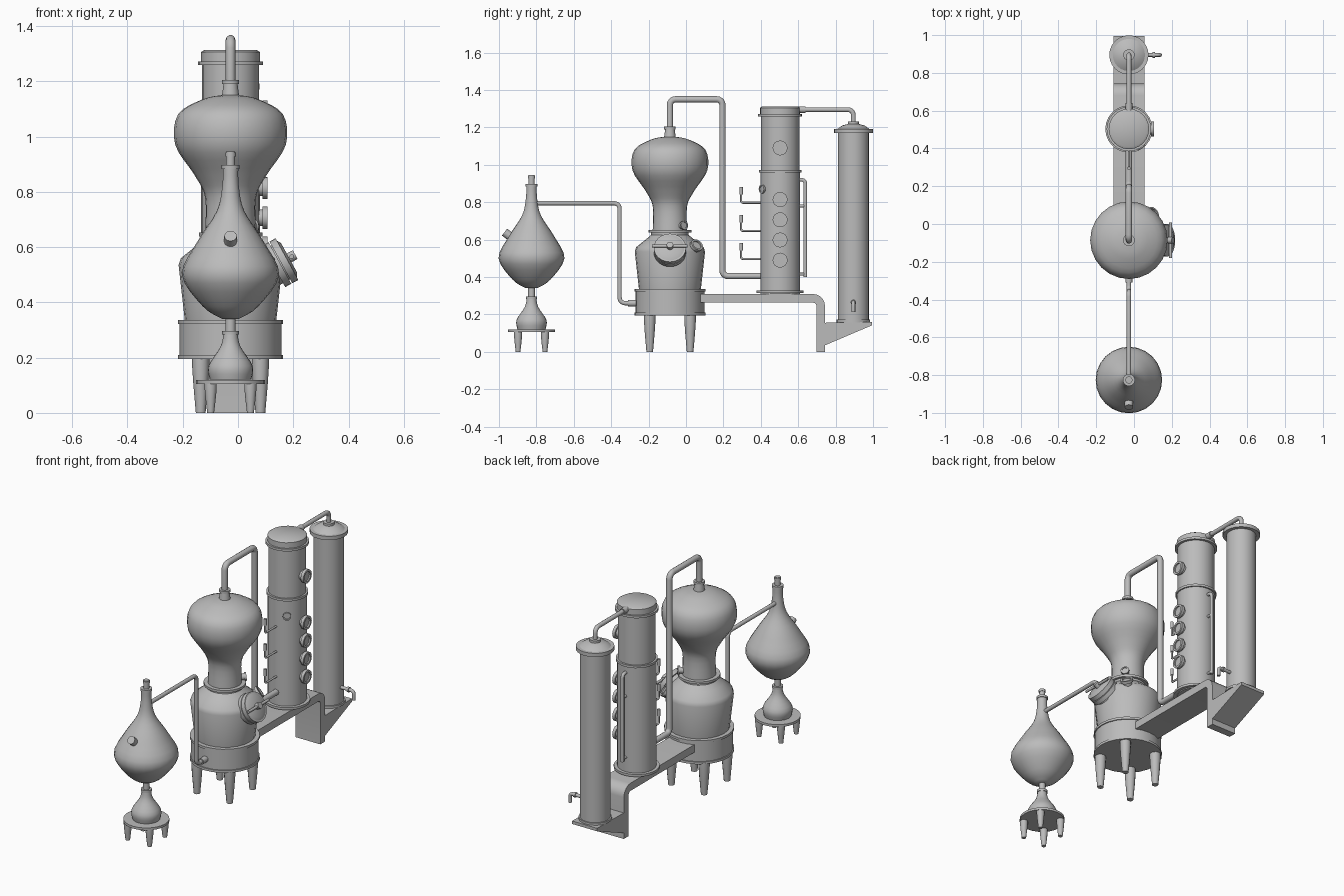
import bpy, bmesh
from math import pi
from mathutils import Vector
from mathutils.geometry import interpolate_bezier

if "Cube" in bpy.data.objects:
    bpy.data.objects.remove(bpy.data.objects["Cube"], do_unlink=True)

metal = bpy.data.materials.new("grey_metal")
metal.use_nodes = True
metal.diffuse_color = (.5, .5, .5, 1)
metal.node_tree.nodes["Principled BSDF"].inputs["Base Color"].default_value = metal.diffuse_color

# Shared centre line, the y of each vessel, and common directions
CENTRE = -.027
SMALL, POT, COLUMN, CONDENSER = -.826, -.086, .503, .895
UP, SIDEWAYS, BACKWARD = Vector((0, 0, 1)), Vector((1, 0, 0)), Vector((0, 1, 0))
LIP = .014


def add_object(name, data):
    ob = bpy.data.objects.new(name, data)
    bpy.context.collection.objects.link(ob)
    return ob


def finish(ob):
    """Bake curves and modifiers, assign the material, smooth all but sharp edges."""
    bpy.ops.object.select_all(action="DESELECT")
    ob.select_set(True)
    bpy.context.view_layer.objects.active = ob
    bpy.ops.object.convert(target="MESH")
    ob = bpy.context.object
    ob.data.materials.clear()
    ob.data.materials.append(metal)
    bpy.ops.object.shade_smooth_by_angle(angle=.65)
    return ob


def mesh_object(name, bm):
    bmesh.ops.recalc_face_normals(bm, faces=bm.faces)
    mesh = bpy.data.meshes.new(name)
    bm.to_mesh(mesh)
    bm.free()
    return add_object(name, mesh)


def smooth(*points):
    """Flowing profile through a few (radius, height) points."""
    knots = [Vector((r, 0, h)) for r, h in points]
    padded = [knots[0]] + knots + [knots[-1]]
    profile = []
    for a, b, c, d in zip(padded, padded[1:], padded[2:], padded[3:]):
        profile += interpolate_bezier(b, b + (c - a) / 6, c - (d - b) / 6, c, 5)[:-1]
    return [(p.x, p.z) for p in profile + [knots[-1]]]


def fillet(points, bend):
    """Round the corners of a path."""
    corners = [Vector(p) for p in points]
    path = [corners[0]]
    for before, corner, after in zip(corners, corners[1:], corners[2:]):
        start = corner + (before - corner).normalized() * bend
        end = corner + (after - corner).normalized() * bend
        path += interpolate_bezier(start, start.lerp(corner, .55), end.lerp(corner, .55), end, 6)
    return path + [corners[-1]]


def lathe(name, location, profile, direction=UP, steps=24):
    """Revolve (radius, height) points about an axis, closed at both ends."""
    profile = [(0, profile[0][1]), *profile, (0, profile[-1][1])]
    bm = bmesh.new()
    verts = [bm.verts.new((r, 0, h)) for r, h in profile]
    edges = [bm.edges.new(pair) for pair in zip(verts, verts[1:])]
    bmesh.ops.spin(bm, geom=verts + edges, cent=(0, 0, 0), axis=UP,
                   angle=2 * pi, steps=steps, use_merge=True)
    bmesh.ops.remove_doubles(bm, verts=bm.verts, dist=.0001)
    ob = finish(mesh_object(name, bm))
    ob.location = location
    ob.rotation_mode = "QUATERNION"
    ob.rotation_quaternion = direction.to_track_quat("Z", "Y")


def upright(name, y, profile):
    lathe(name, (CENTRE, y, 0), profile)


def drum(name, y, radius, bottom, top):
    upright(name, y, [(radius, bottom), (radius, top)])


def collar(name, y, radius, *heights):
    for height in heights:
        drum(name, y, radius, height - LIP / 2, height + LIP / 2)


def rod(name, location, direction, radius, length):
    lathe(name, location, [(radius, 0), (radius, length)], direction, steps=12)


def tube(name, radius, points, bend):
    """Round pipe along a filleted path."""
    curve = bpy.data.curves.new(name, "CURVE")
    curve.dimensions = "3D"
    curve.bevel_depth, curve.bevel_resolution, curve.use_fill_caps = radius, 3, True
    path = fillet(points, bend)
    spline = curve.splines.new("POLY")
    spline.points.add(len(path) - 1)
    for point, co in zip(spline.points, path):
        point.co = (*co, 1)
    finish(add_object(name, curve))


def pipe(name, radius, *route, bend=.03):
    """Pipe in the centre plane along (y, z) stops."""
    tube(name, radius, [(CENTRE, y, z) for y, z in route], bend)


def legs(name, y, offset, height, radius):
    leg = [(radius * .57, 0), (radius * .85, height / 2), (radius, height * .85), (radius, height)]
    for side in (-offset, offset):
        for depth in (-offset, offset):
            lathe(name, (CENTRE + side, y + depth, 0), leg, steps=12)


def port(name, location, direction, radius):
    """Flanged sight glass with a recessed pane."""
    neck, pane = radius * .75, radius * .7
    lathe(name, location, [(neck, -radius), (neck, radius * .4), (radius, radius * .4),
                           (radius, radius * .85), (pane, radius * .85), (pane, radius * .65)],
          direction, steps=16)


def thicken(ob, thickness):
    solid = ob.modifiers.new("thickness", "SOLIDIFY")
    solid.thickness, solid.offset = thickness, 0
    finish(ob)


# Small still: vessel, foot, stand and spout
upright("small_still_vessel", SMALL, smooth(
    (.03, .34), (.1, .385), (.176, .5), (.12, .62), (.05, .73), (.03, .82), (.028, .89)))
collar("small_still_collar", SMALL, .032, .89)
drum("small_still_nozzle", SMALL, .016, .89, .945)
collar("nozzle_cap", SMALL, .019, .935)
upright("small_still_foot", SMALL, smooth((.075, .12), (.08, .17), (.036, .24), (.025, .29)))
collar("foot_collar", SMALL, .03, .29)
drum("foot_stem", SMALL, .018, .29, .35)
collar("small_stand_top", SMALL, .125, .112)
legs("small_stand_leg", SMALL, offset=.072, height=.106, radius=.022)
spout = Vector((CENTRE, -.89, .58))
spout_axis = Vector((0, -.8, .6))
rod("spout_neck", spout, spout_axis, radius=.018, length=.07)
rod("spout_cap", spout + spout_axis * .06, spout_axis, radius=.023, length=.04)
pipe("small_still_pipe", .012, (SMALL, .795), (-.355, .795), (-.355, .26), (-.25, .26))
rod("pot_inlet", (CENTRE, -.31, .26), BACKWARD, radius=.018, length=.06)

# Main still: heating base, pot and bulb head
drum("pot_base", POT, .184, .2, .33)
collar("pot_base_lip", POT, .19, .202, .329)
upright("pot_body", POT, [(.165, .33), (.188, .535), (.18, .56), (.13, .6), (.1, .625), (.1, .65)])
collar("pot_collar", POT, .115, .645)
upright("bulb_head", POT, smooth(
    (.092, .65), (.092, .78), (.13, .86), (.2, .97), (.19, 1.08), (.1, 1.135), (.03, 1.15)))
upright("bulb_neck", POT, [(.032, 1.14), (.024, 1.2)])
collar("bulb_collar", POT, .031, 1.197)
legs("pot_leg", POT, offset=.108, height=.2, radius=.031)
riser, high, low = .195, 1.35, .405
pipe("swan_neck_pipe", .0175, (POT, 1.19), (POT, high), (riser, high), (riser, low), (.42, low))

# Hatch and sight ports on the main still
tilt = Vector((.88, 0, .48)).normalized()
hatch = Vector((.178, POT, .557))
rod("hatch_neck", hatch - tilt * .14, tilt, radius=.07, length=.13)
for name, depth in (("hatch_flange", .055), ("hatch_door", .026)):
    lathe(name, hatch - tilt * depth, [(.086, 0), (.086, .025)], tilt)
lathe("hatch_dome", hatch, [(.084, -.005), (.06, .008)], tilt)
rod("hatch_bar", hatch + tilt * .018 - BACKWARD * .095, BACKWARD, radius=.008, length=.19)
rod("hatch_knob", hatch, tilt, radius=.018, length=.033)
port("shoulder_port", (.085, .045, .555), Vector((.65, .5, .6)), radius=.036)
port("neck_port", (.045, -.02, .675), Vector((.75, .6, .1)), radius=.024)

# Rectifying column with its ports, valves and bypass
drum("column_lower", COLUMN, .106, .31, .965)
drum("column_upper", COLUMN, .103, .965, 1.265)
collar("column_foot", COLUMN, .125, .322)
collar("column_joint", COLUMN, .114, .965)
collar("column_cap_lip", COLUMN, .118, 1.265)
upright("column_cap", COLUMN, [(.107, 1.265), (.107, 1.305), (.095, 1.313)])
for height in [.49 + .108 * i for i in range(4)] + [1.09]:
    port("column_port", (.073, COLUMN, height), SIDEWAYS, radius=.04)
port("column_small_port", (.03, .418, .87), Vector((.6, -.8, 0)), radius=.023)
for i in range(3):
    height, reach = .497 + .15 * i, .295
    pipe("column_valve", .006, (COLUMN, height), (reach, height), (reach, height + .08), bend=.01)
    rod("valve_handle", (CENTRE, reach, height + .045), UP, radius=.009, length=.04)
bypass = .638
pipe("column_bypass", .01, (COLUMN, .92), (bypass, .92), (bypass, .4), bend=.02)
for height in (.415, .78):
    rod("bypass_link", (CENTRE, COLUMN, height), BACKWARD, radius=.008, length=bypass - COLUMN)

# Condenser with vapour pipe and tap
vapour = 1.295
pipe("vapour_pipe", .013, (COLUMN, vapour), (CONDENSER, vapour), (CONDENSER, 1.21))
rod("vapour_coupling", (CENTRE, .6, vapour), BACKWARD, radius=.018, length=.04)
drum("condenser_body", CONDENSER, .083, .15, 1.18)
collar("condenser_foot", CONDENSER, .09, .165)
drum("condenser_lid", CONDENSER, .104, 1.17, 1.192)
upright("condenser_dome", CONDENSER, [(.088, 1.19), (.06, 1.21), (.03, 1.218), (.03, 1.232)])
tap = Vector((.138, CONDENSER, .265))
tube("condenser_tap", .01, [tap - SIDEWAYS * .1, tap, tap - UP * .053], bend=.018)
rod("tap_flange", tap - SIDEWAYS * .04, SIDEWAYS, radius=.015, length=.012)

# Support beam curving down into a post, and the condenser bracket
width, post, beam = .165, .72, .286
bm = bmesh.new()
rows = [[bm.verts.new((CENTRE + side, y, z)) for side in (-width / 2, width / 2)]
        for _, y, z in fillet([(0, .04, beam), (0, post, beam), (0, post, 0)], bend=.04)]
for (a, b), (c, d) in zip(rows, rows[1:]):
    bm.faces.new((a, b, d, c))
thicken(mesh_object("support_beam", bm), .046)
bm = bmesh.new()
bm.faces.new([bm.verts.new((CENTRE, y, z))
              for y, z in ((post, .155), (.995, .16), (.995, .142), (post, .025))])
thicken(mesh_object("condenser_bracket", bm), width)
